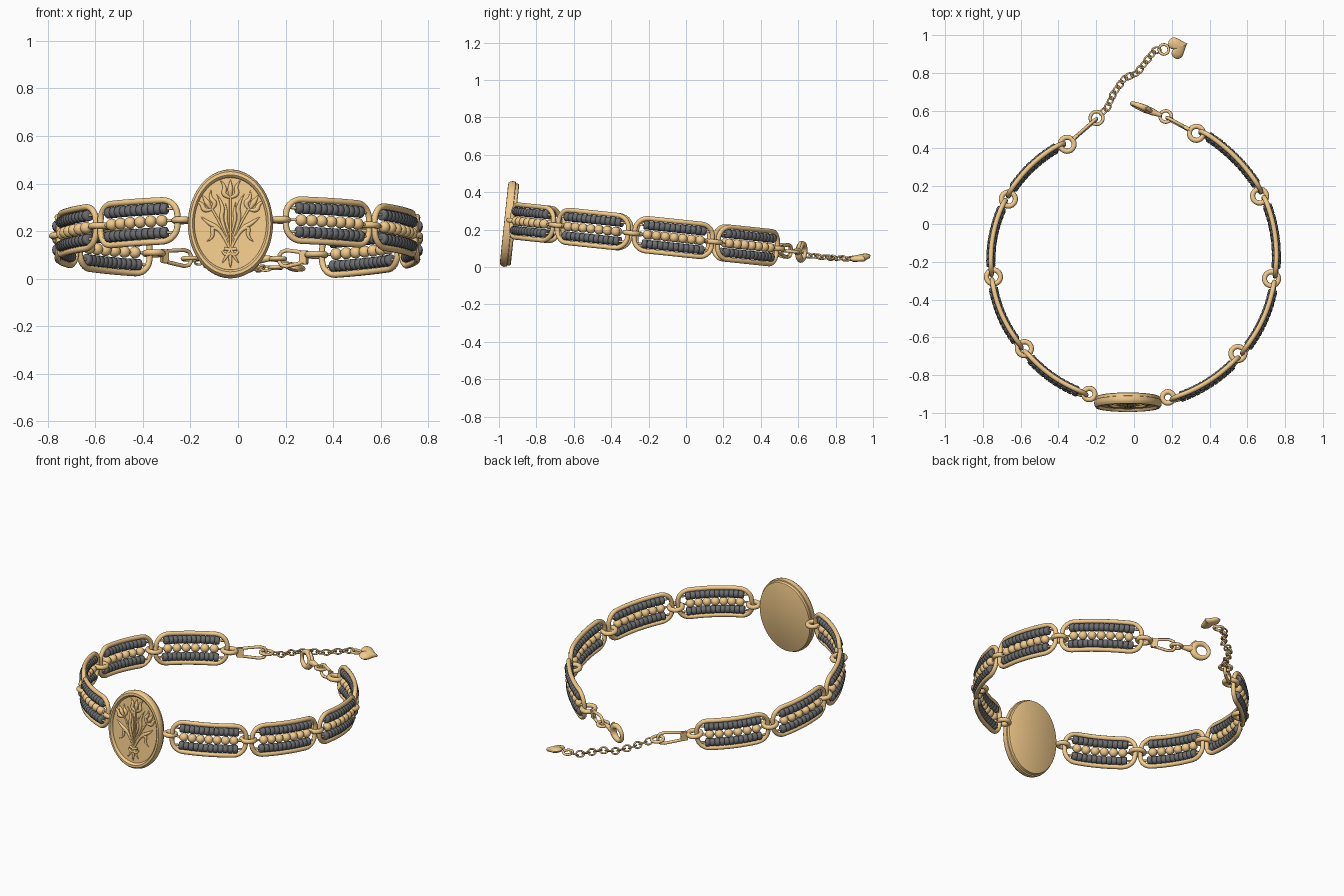
import bpy, bmesh, math
from math import sin, cos, pi
from mathutils import Vector as V, Matrix

if "Cube" in bpy.data.objects:
    bpy.data.objects.remove(bpy.data.objects["Cube"])

# The band is built flat (height h around 0), then tilted by this matrix
K = 0.105
TILT = Matrix(((1, 0, 0, 0), (0, 1, K, 0), (0, -K, 1, 0.24 - K * 0.85), (0, 0, 0, 1)))
UP = V((0, 0, 1))


def material(name, col):
    m = bpy.data.materials.new(name)
    m.diffuse_color = (*col, 1)
    m.use_nodes = True
    m.node_tree.nodes["Principled BSDF"].inputs["Base Color"].default_value = m.diffuse_color
    return m


GOLD = material("gold", (0.90, 0.60, 0.26))
DARK = material("dark_bead", (0.15, 0.155, 0.165))


def add(name, mesh, mat):
    mesh.transform(TILT)
    mesh.materials.clear()
    mesh.materials.append(mat)
    ob = bpy.data.objects.new(name, mesh)
    bpy.context.collection.objects.link(ob)
    return ob


def finish(name, bm, mat, angle=40):
    bmesh.ops.recalc_face_normals(bm, faces=bm.faces)
    for f in bm.faces:
        f.smooth = True
    me = bpy.data.meshes.new(name)
    bm.to_mesh(me)
    bm.free()
    me.set_sharp_from_angle(angle=math.radians(angle))
    add(name, me, mat)


def tubes(name, paths, mat=GOLD, kind='POLY', cyclic=True, res=3):
    """paths: list of (points, radius or list of radii)"""
    cu = bpy.data.curves.new(name, 'CURVE')
    cu.dimensions = '3D'
    cu.bevel_depth, cu.bevel_resolution = 1.0, res
    cu.use_fill_caps = True
    cu.resolution_u = 5
    for pts, r in paths:
        sp = cu.splines.new(kind)
        sp.points.add(len(pts) - 1)
        for i, p in enumerate(pts):
            sp.points[i].co = (*p, 1)
            sp.points[i].radius = r[i] if isinstance(r, (list, tuple)) else r
        sp.use_cyclic_u = cyclic
        if kind == 'NURBS':
            sp.order_u = 3
            sp.use_endpoint_u = True
    tmp = bpy.data.objects.new(name + "_curve", cu)
    bpy.context.collection.objects.link(tmp)
    dg = bpy.context.evaluated_depsgraph_get()
    me = bpy.data.meshes.new_from_object(tmp.evaluated_get(dg))
    bpy.data.objects.remove(tmp)
    return add(name, me, mat)


def loop(c, a, b, ra, rb=None, n=24):
    """ellipse of points about c in the plane of a and b"""
    rb = rb or ra
    c, a, b = V(c), V(a), V(b)
    return [c + a * ra * cos(2 * pi * i / n) + b * rb * sin(2 * pi * i / n) for i in range(n)]


def loft(bm, profile, mtx, outline):
    """stack scaled outlines along local x; profile is (x, scale)"""
    rings = [[bm.verts.new(mtx @ V((x, s * y, s * z))) for y, z in outline] for x, s in profile]
    n = len(outline)
    for r0, r1 in zip(rings, rings[1:]):
        for i in range(n):
            bm.faces.new((r0[i], r0[(i + 1) % n], r1[(i + 1) % n], r1[i]))
    bm.faces.new(rings[0])
    bm.faces.new(rings[-1])


def circle(n):
    return [(cos(2 * pi * i / n), sin(2 * pi * i / n)) for i in range(n)]


# ---- band links between the junction rings ----
RIGHT = [(0.18, -0.918), (0.55, -0.686), (0.728, -0.29), (0.665, 0.148), (0.33, 0.48)]
LEFT = [(-0.237, -0.90), (-0.58, -0.66), (-0.744, -0.28), (-0.665, 0.132), (-0.354, 0.422)]


def link(name, a, b):
    a, b = V((*a, 0)), V((*b, 0))
    mid, half = (a + b) / 2, (b - a).length / 2
    d = (b - a).normalized()
    n = V((d.y, -d.x, 0))
    if n.dot(mid - V((0, -0.2, 0))) < 0:
        n = -n
    off = 0.018 if "right" in name else 0.010

    def at(s, h):
        return mid + d * s + n * (off + 0.032 * (1 - (s / half) ** 2)) + UP * h

    # rounded frame following the arc
    L, H, R = half - 0.012, 0.087, 0.066
    flat = []
    for sx, sz, a0 in ((1, 1, 0), (-1, 1, 90), (-1, -1, 180), (1, -1, 270)):
        for i in range(8):
            t = math.radians(a0 + 90 * i / 7)
            flat.append((sx * (L - R) + R * cos(t), sz * (H - R) + R * sin(t)))
        if a0 in (0, 180):  # extra points so the long bars curve
            flat += [(sx * (L - R) * (1 - 2 * k / 9), sz * H) for k in range(1, 9)]
    tubes(name + "_frame", [([at(s, h) for s, h in flat], 0.013)])
    # thin wires carrying the beads
    W = half - 0.055
    tubes(name + "_wires", [([at(-L + e + (L - e) * 2 * k / 12, h) for k in range(13)], 0.006)
                            for h, e in ((-0.05, 0.014), (0, 0), (0.05, 0.014))], cyclic=False, res=1)
    # two dark rows of barrel beads, one gold row of round beads
    dark, gold = bmesh.new(), bmesh.new()

    def frame(s, h):
        t = (at(s + 0.002, h) - at(s - 0.002, h)).normalized()
        m = Matrix((t, UP.cross(t), UP)).transposed().to_4x4()
        m.translation = at(s, h)
        return m

    nb = round(2 * W / 0.027)
    w = W / nb
    barrel = [(-w, 0.019), (-w * 0.7, 0.0235), (w * 0.7, 0.0235), (w, 0.019)]
    for k in range(nb):
        for h in (-0.05, 0.05):
            loft(dark, barrel, frame(-W + w * (2 * k + 1), h), circle(14))
    ng = round(2 * W / 0.049)
    for k in range(ng):
        m = frame(-W + W / ng * (2 * k + 1), 0)
        bmesh.ops.create_uvsphere(gold, u_segments=16, v_segments=10, radius=0.025, matrix=m)
    finish(name + "_dark_beads", dark, DARK, 60)
    finish(name + "_gold_beads", gold, GOLD, 60)


for side, J in (("right", RIGHT), ("left", LEFT)):
    for i in range(4):
        link(f"{side}_link_{i + 1}", J[i], J[i + 1])
    for i, p in enumerate(J):
        tubes(f"{side}_ring_{i + 1}", [(loop((*p, 0), (1, 0, 0), (0, 1, 0), 0.037 if i else 0.03), 0.0135)])

# ---- oval medallion ----
MX, MY, MZ = -0.032, -0.942, -0.02
M = Matrix(((0, 0.179, 0, MX), (-1, 0, 0, MY), (0, 0, 0.229, MZ), (0, 0, 0, 1)))
bm = bmesh.new()
loft(bm, [(-0.03, 0.92), (-0.027, 0.95), (-0.012, 0.96), (-0.010, 0.99), (0.006, 1), (0.018, 0.985),
          (0.028, 0.95), (0.029, 0.89), (0.024, 0.86), (0.014, 0.845)], M, circle(64))
finish("medallion", bm, GOLD, 35)

# ---- flower bouquet relief ----
strokes = []


def stroke(pts, radii):
    strokes.append(([(MX + x, MY - 0.016, MZ + z) for x, z in pts], radii))


def tulip(x, z, deg, s=1.0):
    a = math.radians(deg)

    def put(pts):
        return [(x + s * (u * cos(a) + v * sin(a)), z + s * (v * cos(a) - u * sin(a))) for u, v in pts]
    stroke(put([(0, 0), (0, 0.025), (0, 0.045), (0, 0.072)]), [0.004, 0.013, 0.010, 0.001])
    for k in (-1, 1):
        stroke(put([(0, 0), (k * 0.032, 0.008), (k * 0.018, 0.045), (k * 0.042, 0.07)]), [0.005, 0.012, 0.008, 0.001])


tulip(0, 0.11, 0, 1.05)
stroke([(0, -0.10), (0, 0), (0, 0.12)], [0.005] * 3)
for k in (-1, 1):
    tulip(k * 0.08, 0.06, k * 32)
    stroke([(k * 0.004, -0.10), (k * 0.02, -0.03), (k * 0.08, 0.065)], [0.005] * 3)
    stroke([(k * 0.006, -0.07), (k * 0.045, 0.02), (k * 0.025, 0.07), (k * 0.058, 0.125)], [0.004, 0.009, 0.010, 0.001])
    stroke([(k * 0.006, -0.08), (k * 0.045, -0.02), (k * 0.09, 0.0), (k * 0.125, 0.03)], [0.003, 0.009, 0.011, 0.001])
    stroke([(0, -0.05), (k * 0.022, 0.01), (k * 0.016, 0.05), (k * 0.022, 0.09)], [0.003, 0.007, 0.008, 0.001])
    stroke([(k * 0.006, -0.10), (k * 0.035, -0.03), (k * 0.08, -0.01), (k * 0.07, -0.06), (k * 0.10, -0.075)],
           [0.005, 0.008, 0.010, 0.008, 0.001])
    stroke([(0, -0.10), (k * 0.008, -0.13), (k * 0.035, -0.165)], [0.006, 0.010, 0.002])
    stroke([(k * 0.034, -0.115), (k * 0.02, -0.14), (0, -0.125)], [0.004, 0.008, 0.008])
stroke([(-0.026, -0.105), (0, -0.112), (0.026, -0.105)], [0.007] * 3)
stroke([(0, -0.12), (0, -0.155), (0, -0.185)], [0.006, 0.011, 0.001])
tubes("flower_relief", strokes, kind='NURBS', cyclic=False)


# ---- end tabs and loops ----
def end_loop(name, a, b):
    a, b = V((*a, -0.008)), V((*b, -0.008))
    d, length = (b - a).normalized(), (b - a).length
    bm = bmesh.new()
    m = Matrix((d, UP.cross(d), UP)).transposed().to_4x4()
    m.translation = a + d * 0.06
    bmesh.ops.create_cube(bm, size=1, matrix=m @ Matrix.Diagonal((0.04, 0.018, 0.058, 1)))
    bmesh.ops.bevel(bm, geom=bm.edges[:], offset=0.004, segments=2, affect='EDGES')
    finish(name + "_tab", bm, GOLD)
    prof = [(0.07, 0.018), (0.08, 0.024), (length - 0.04, 0.034), (length - 0.015, 0.028), (length - 0.004, 0.013)]
    pts = [a + d * s + UP * h for s, h in prof] + [a + d * s - UP * h for s, h in reversed(prof)]
    tubes(name + "_loop", [(pts, 0.0085)])


end_loop("left_end", LEFT[-1], (-0.195, 0.56))
end_loop("right_end", RIGHT[-1], (0.17, 0.565))
tubes("left_jump_ring", [(loop((-0.198, 0.562, -0.008), (1, 0, 0), (0, 1, 0), 0.034), 0.009)])
tubes("right_jump_ring", [(loop((0.168, 0.57, -0.008), (1, 0, 0), (0, 1, 0), 0.03), 0.009)])

# ---- lobster clasp ----
c0 = V((0.145, 0.575, -0.005))
cd = V((-0.185, 0.075, 0)).normalized()
radii = [0.015 - 0.004 * cos(2 * pi * i / 24) for i in range(24)]
tubes("clasp_claw", [(loop(c0 + cd * 0.122, cd, UP, 0.046, 0.043), radii)], res=4)
tubes("clasp_body", [([c0, c0 + cd * 0.03, c0 + cd * 0.06, c0 + cd * 0.085],
                      [0.010, 0.014, 0.021, 0.017])], kind='NURBS', cyclic=False, res=4)
tubes("clasp_lever", [([c0 + cd * 0.06 + UP * 0.012, c0 + cd * 0.075 + UP * 0.04, c0 + cd * 0.09 + UP * 0.052],
                       [0.010, 0.010, 0.007])], kind='NURBS', cyclic=False)

# ---- extension chain ----
path = [V(p) for p in ((-0.175, 0.585, -0.012), (-0.14, 0.62, -0.02), (-0.11, 0.69, -0.02), (-0.05, 0.775, -0.02),
                       (0.015, 0.80, -0.018), (0.07, 0.87, -0.015), (0.11, 0.92, -0.012), (0.135, 0.923, -0.01))]
total = sum((q - p).length for p, q in zip(path, path[1:]))
COUNT = 14
rings = []
for i in range(COUNT):
    left = total * (i + 0.5) / COUNT
    for p, q in zip(path, path[1:]):
        seg = (q - p).length
        if left <= seg:
            break
        left -= seg
    d = (q - p).normalized()
    side = UP.cross(d).normalized()
    wide = (side + UP * (0.7 if i % 2 else -0.9)).normalized()
    rings.append((loop(p + d * left, d, wide, 0.023, 0.018, 16), 0.005))
tubes("extension_chain", rings, res=2)
tubes("charm_ring", [(loop((0.158, 0.925, -0.008), (1, 0, 0), (0, 1, 0), 0.026), 0.0075)])

# ---- heart charm: point turned outward, face leaning to the front right ----
heart = []
for i in range(40):
    t = 2 * pi * (i + 0.5) / 40
    heart.append((16 * sin(t) ** 3 / 17, (13 * cos(t) - 4 * cos(2 * t) - 2 * cos(3 * t) - cos(4 * t)) / 17 + 0.12))
S = 0.063
H = Matrix(((0, 0, -S, 0), (0, S, 0, 0), (1, 0, 0, 0), (0, 0, 0, 1)))
H = Matrix.Translation((0.238, 0.938, -0.004)) @ Matrix.Rotation(math.radians(18), 4, V((1, 1, 0))) \
    @ Matrix.Rotation(math.radians(22), 4, 'Z') @ H
bm = bmesh.new()
loft(bm, [(-0.017, 0.25), (-0.014, 0.6), (-0.009, 0.88), (0, 1), (0.009, 0.88), (0.014, 0.6), (0.017, 0.25)], H, heart)
finish("heart_charm", bm, GOLD, 60)
